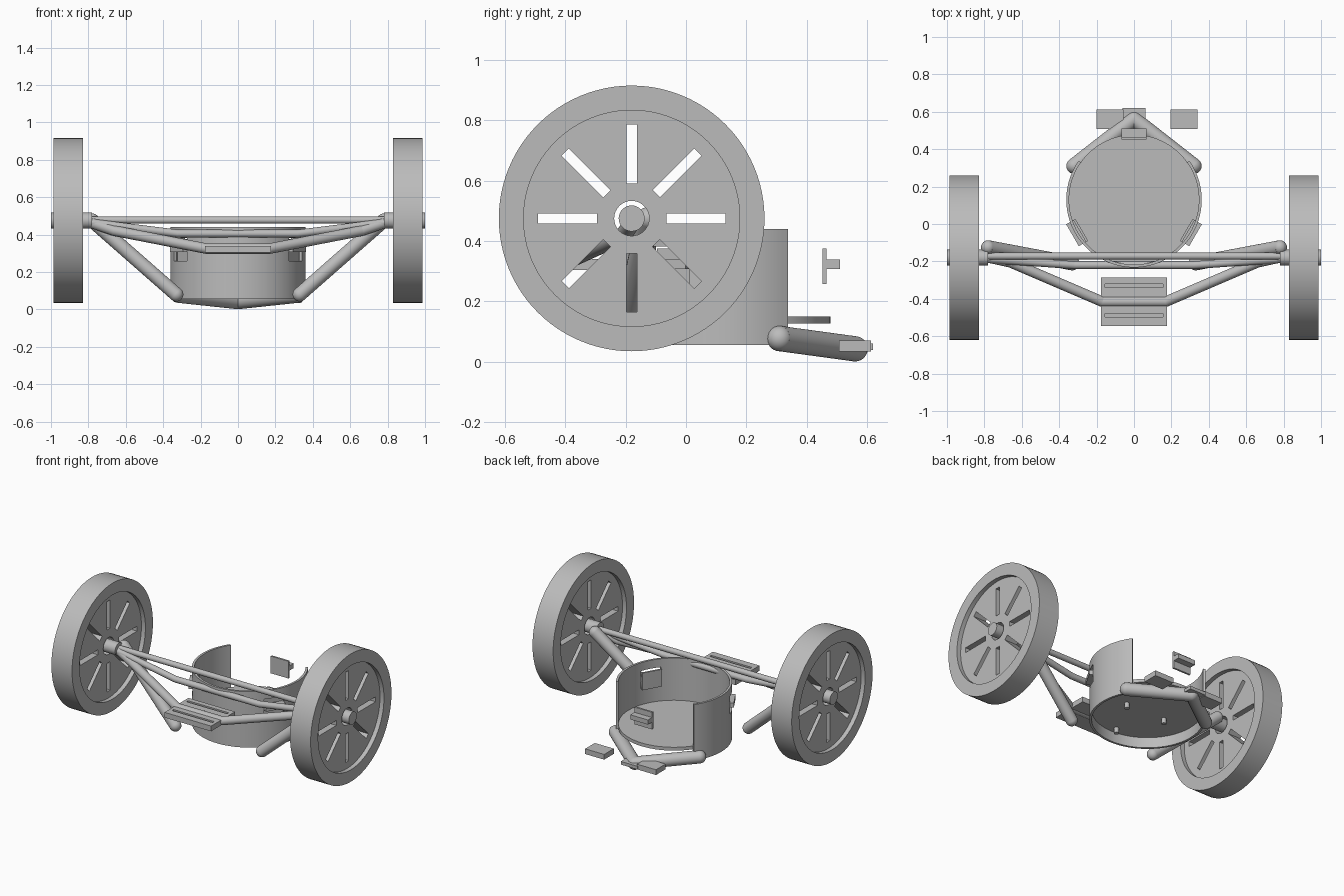
import bpy, bmesh, math
from mathutils import Vector, Matrix

if "Cube" in bpy.data.objects:
    bpy.data.objects.remove(bpy.data.objects["Cube"], do_unlink=True)

grey = bpy.data.materials.new("plain grey")
grey.use_nodes = True
GREY = (0.5, 0.5, 0.5, 1)
grey.diffuse_color = GREY
grey.node_tree.nodes["Principled BSDF"].inputs["Base Color"].default_value = GREY


def finish(name, bm, smooth=True):
    bmesh.ops.recalc_face_normals(bm, faces=bm.faces)
    mesh = bpy.data.meshes.new(name)
    bm.to_mesh(mesh)
    bm.free()
    mesh.materials.append(grey)
    ob = bpy.data.objects.new(name, mesh)
    bpy.context.collection.objects.link(ob)
    bpy.ops.object.select_all(action="DESELECT")
    ob.select_set(True)
    bpy.context.view_layer.objects.active = ob
    if smooth:
        bpy.ops.object.shade_smooth_by_angle(angle=math.radians(35))
    return ob


def add_box(bm, centre, size, turn=Matrix()):
    m = turn @ Matrix.Translation(centre) @ Matrix.Diagonal((*size, 1))
    bmesh.ops.create_cube(bm, size=1, matrix=m)


def add_rod(bm, a, b, r, sides=32):
    a, b = Vector(a), Vector(b)
    turn = (b - a).to_track_quat("Z", "Y").to_matrix().to_4x4()
    bmesh.ops.create_cone(bm, cap_ends=True, segments=sides, radius1=r, radius2=r,
                          depth=(b - a).length, matrix=Matrix.Translation((a + b) / 2) @ turn)


def tube(name, points, r):
    """Round-ended tube through the points."""
    bm = bmesh.new()
    for a, b in zip(points, points[1:]):
        add_rod(bm, a, b, r, 24)
    for p in points:
        bmesh.ops.create_uvsphere(bm, u_segments=24, v_segments=12, radius=r,
                                  matrix=Matrix.Translation(p))
    return finish(name, bm)


def cut(ob, cutter_bm):
    cutter = finish("cutter", cutter_bm, False)
    cutter.hide_render = True
    mod = ob.modifiers.new("cut", "BOOLEAN")
    mod.operation, mod.solver, mod.object = "DIFFERENCE", "EXACT", cutter
    bpy.context.view_layer.objects.active = ob
    bpy.ops.object.modifier_apply(modifier=mod.name)
    bpy.data.objects.remove(cutter, do_unlink=True)


def swept(bm, profile, angles, place, closed):
    """Sweep a closed profile round the given angles."""
    rings = [[bm.verts.new(place(r, h, t)) for r, h in profile] for t in angles]
    n = len(profile)
    pairs = list(zip(rings, rings[1:])) + ([(rings[-1], rings[0])] if closed else [])
    for p, q in pairs:
        for i in range(n):
            bm.faces.new((p[i], p[(i + 1) % n], q[(i + 1) % n], q[i]))
    if not closed:
        bm.faces.new(rings[0])
        bm.faces.new(rings[-1])


# Wheels: tyre ring, slotted disc and axle stub on each side
WY, WZ = -0.18, 0.475
for side, s in (("left", 1), ("right", -1)):
    bm = bmesh.new()
    profile = [(0.44, 0.83), (0.44, 0.987), (0.358, 0.987), (0.358, 0.83)]
    swept(bm, profile, [math.tau * i / 96 for i in range(96)],
          lambda r, h, t: (s * h, WY + r * math.cos(t), WZ + r * math.sin(t)), True)
    finish(side + "_tyre", bm)

    bm = bmesh.new()
    add_rod(bm, (s * 0.86, WY, WZ), (s * 0.957, WY, WZ), 0.36, 96)
    disc = finish(side + "_wheel_disc", bm)
    holes = bmesh.new()
    add_rod(holes, (s * 0.8, WY, WZ), (s * 1.02, WY, WZ), 0.058)
    for i in range(8):
        turn = Matrix.Translation((s * 0.91, WY, WZ)) @ Matrix.Rotation(math.tau * i / 8, 4, "X")
        add_box(holes, (0, 0.213, 0), (0.2, 0.195, 0.034), turn)
    cut(disc, holes)

    bm = bmesh.new()
    add_rod(bm, (s * 0.78, WY, WZ), (s, WY, WZ), 0.043)
    finish(side + "_axle", bm)

    # Sloping strut from the axle to the ground end
    tube(side + "_down_strut", [(s * 0.78, -0.125, 0.475), (s * 0.33, -0.21, 0.08)], 0.038)


def mirrored(half):
    return half + [(-x, y, z) for x, y, z in reversed(half)]


# Cross tubes between the wheels
tube("straight_cross_tube", mirrored([(0.82, -0.172, 0.477)]), 0.019)
tube("bent_cross_tube", mirrored([(0.82, -0.185, 0.468), (0.32, -0.22, 0.405)]), 0.021)
tube("front_tube", mirrored([(0.82, -0.17, 0.475), (0.66, -0.205, 0.42), (0.17, -0.415, 0.325)]), 0.028)
tube("rear_tube", [(0.32, 0.31, 0.077), (0, 0.56, 0.043), (-0.32, 0.31, 0.077)], 0.042)

# Slotted front plate
bm = bmesh.new()
add_box(bm, (0, -0.416, 0.322), (0.355, 0.26, 0.036))
plate = finish("front_plate", bm, False)
slots = bmesh.new()
for y in (-0.33, -0.488):
    add_box(slots, (0, y, 0.34), (0.31, 0.017, 0.03))
cut(plate, slots)

# Tub: open-backed wall, floor, pegs
TUB = Vector((0, 0.13, 0))
bm = bmesh.new()
start, span = math.radians(145), math.radians(250)
swept(bm, [(0.362, 0.055), (0.362, 0.44), (0.347, 0.44), (0.347, 0.055)],
      [start + span * i / 72 for i in range(73)],
      lambda r, h, t: TUB + Vector((r * math.cos(t), r * math.sin(t), h)), False)
wall = finish("tub_wall", bm)
windows = bmesh.new()
bracket_turns = [Matrix.Translation(TUB) @ Matrix.Rotation(math.radians(a), 4, "Z")
                 for a in (90, 210, 330)]
for turn in bracket_turns[1:]:
    add_box(windows, (0.355, 0, 0.32), (0.1, 0.137, 0.125), turn)
cut(wall, windows)

bm = bmesh.new()
add_rod(bm, TUB + Vector((0, 0, 0.127)), TUB + Vector((0, 0, 0.15)), 0.348, 72)
finish("tub_floor", bm)

bm = bmesh.new()
for x, y in ((0.15, 0.11), (-0.15, 0.11), (0, -0.17)):
    add_rod(bm, (x, y, 0.09), (x, y, 0.13), 0.016, 16)
finish("floor_pegs", bm)

# T-shaped brackets spaced round the tub
for i, turn in enumerate(bracket_turns):
    bm = bmesh.new()
    add_box(bm, (0.329, 0, 0.316), (0.013, 0.135, 0.118), turn)
    add_box(bm, (0.357, 0, 0.323), (0.046, 0.135, 0.032), turn)
    finish(f"bracket_{i + 1}", bm, False)

# Small rear plates
for name, x, y, w, d, z, h in (("middle", 0, 0.582, 0.125, 0.075, 0.05, 0.022),
                               ("right", -0.128, 0.56, 0.145, 0.105, 0.053, 0.036),
                               ("left", 0.267, 0.56, 0.145, 0.105, 0.053, 0.036)):
    bm = bmesh.new()
    add_box(bm, (x, y, z), (w, d, h))
    finish(name + "_rear_plate", bm, False)
